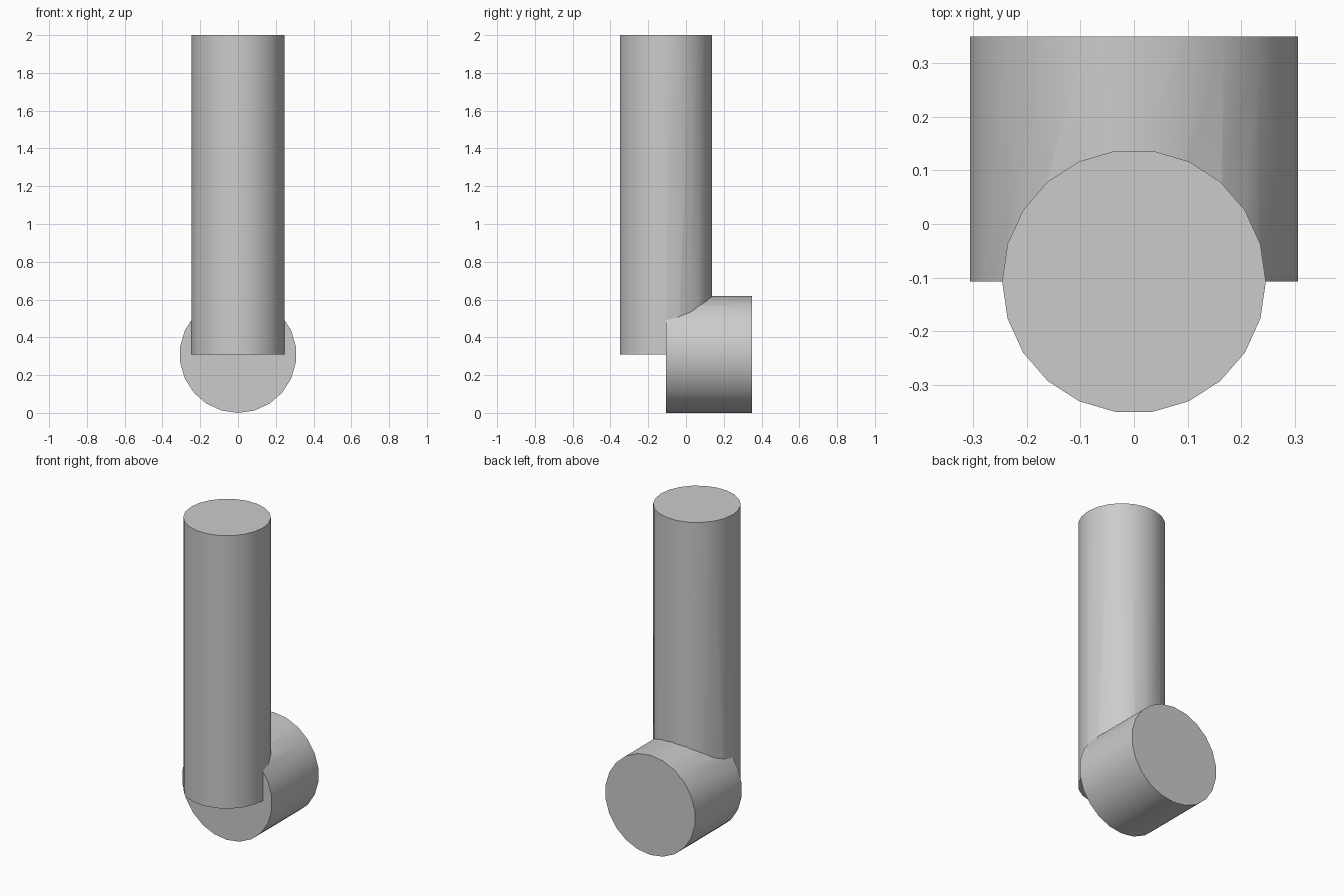
import bpy
import math
from mathutils import Matrix

cube = bpy.data.objects.get("Cube")
if cube:
    bpy.data.objects.remove(cube, do_unlink=True)

SIDES = 22
HALF_STEP = math.pi / SIDES
POST_RADIUS, BASE_RADIUS = 0.246, 0.309
AXIS_Y, BACK_Y = -0.107, 0.35

grey = bpy.data.materials.new("light_grey")
grey.use_nodes = True
grey.diffuse_color = (0.6, 0.6, 0.6, 1)
grey.node_tree.nodes["Principled BSDF"].inputs["Base Color"].default_value = (0.6, 0.6, 0.6, 1)


def add_cylinder(name, radius, depth, location, turn, tilt):
    """Cylinder spun about its own axis by turn, then tilted about x."""
    bpy.ops.mesh.primitive_cylinder_add(vertices=SIDES, radius=radius, depth=depth)
    part = bpy.context.object
    part.name = name
    part.data.transform(Matrix.Translation(location)
                        @ Matrix.Rotation(tilt, 4, "X")
                        @ Matrix.Rotation(turn, 4, "Z"))
    part.data.materials.append(grey)
    return part


# Upright post, with a flat side towards front and back
post = add_cylinder("elbow_pipe", POST_RADIUS, 2 - BASE_RADIUS,
                    (0, AXIS_Y, 1 + BASE_RADIUS / 2), HALF_STEP, 0)

# Short horizontal stub, with a vertex at the bottom
stub = add_cylinder("horizontal_stub", BASE_RADIUS, BACK_Y - AXIS_Y,
                    (0, (BACK_Y + AXIS_Y) / 2, BASE_RADIUS), 0, math.pi / 2)

# Join both into one solid
union = post.modifiers.new("join_stub", "BOOLEAN")
union.operation = "UNION"
union.solver = "EXACT"
union.object = stub
bpy.ops.object.select_all(action="DESELECT")
post.select_set(True)
bpy.context.view_layer.objects.active = post
bpy.ops.object.modifier_apply(modifier=union.name)
bpy.data.objects.remove(stub, do_unlink=True)

# Smooth round walls, sharp rims
bpy.ops.object.shade_smooth_by_angle(angle=math.radians(30))
